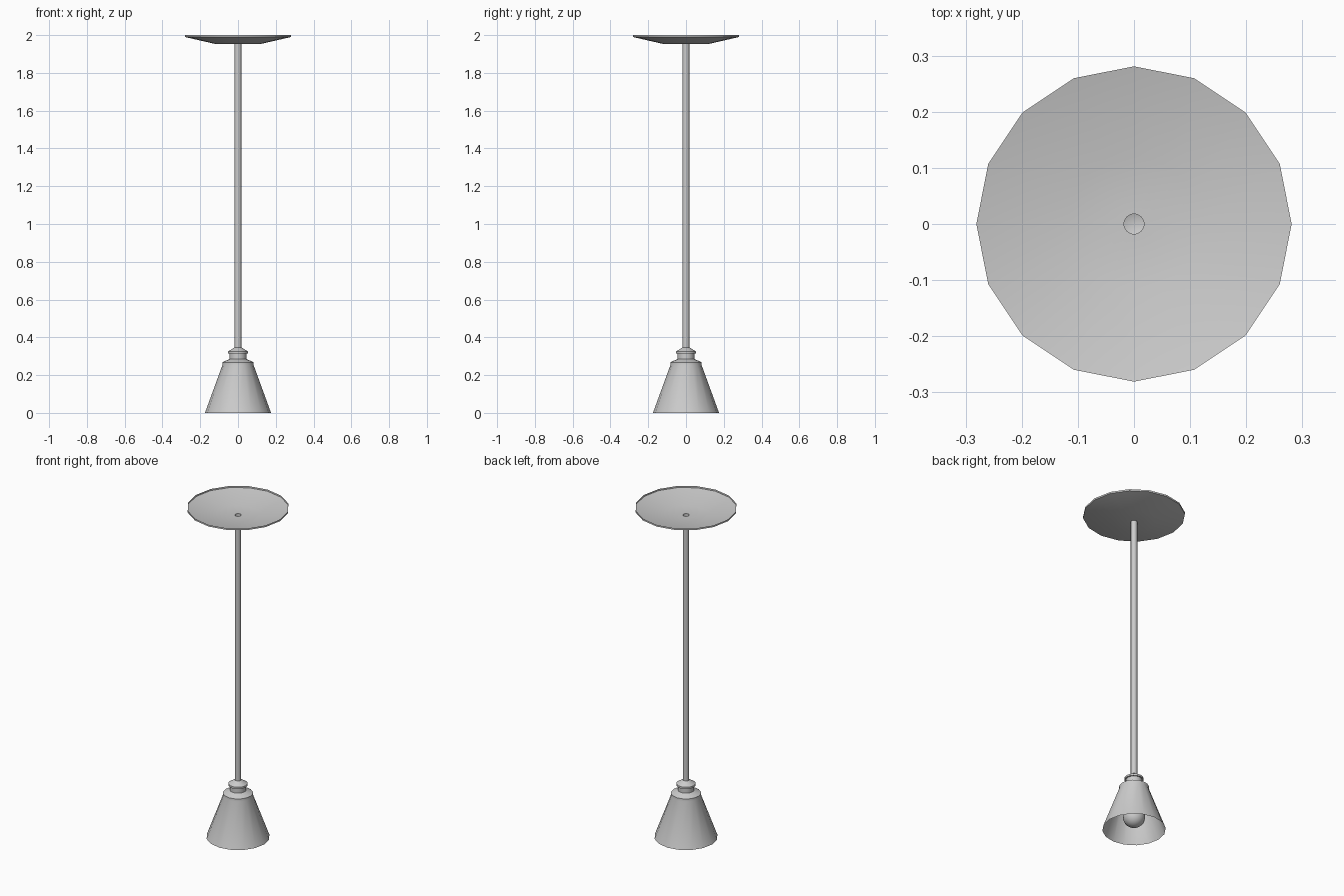
import bpy, bmesh, math

if "Cube" in bpy.data.objects:
    bpy.data.objects.remove(bpy.data.objects["Cube"])


def lathe(name, profile, sides=16):
    """Revolve (radius, z) points around z; radius 0 closes to a pole, other ends stay open."""
    bm = bmesh.new()
    rings = []
    for r, z in profile:
        if r == 0:
            rings.append([bm.verts.new((0, 0, z))] * sides)
        else:
            rings.append([bm.verts.new((r * math.cos(math.tau * i / sides),
                                        r * math.sin(math.tau * i / sides), z))
                          for i in range(sides)])
    # Profiles run bottom to top, so this winding faces outward
    for a, b in zip(rings, rings[1:]):
        for i in range(sides):
            j = (i + 1) % sides
            bm.faces.new(list(dict.fromkeys((a[i], a[j], b[j], b[i]))))
    mesh = bpy.data.meshes.new(name)
    bm.to_mesh(mesh)
    bm.free()
    obj = bpy.data.objects.new(name, mesh)
    bpy.context.collection.objects.link(obj)
    bpy.ops.object.select_all(action='DESELECT')
    obj.select_set(True)
    bpy.context.view_layer.objects.active = obj
    bpy.ops.object.shade_smooth_by_angle(angle=math.radians(40))
    return obj


# Ceiling plate: thin dish, open on top, with a hole for the rod
lathe("ceiling_plate", [(0.018, 1.953), (0.12, 1.953), (0.281, 1.99), (0.281, 2.0)])

# Hollow hanging rod
lathe("rod", [(0.018, 0.347), (0.018, 1.953)])

# Collar cap between neck and rod
lathe("collar", [(0.045, 0.314), (0.053, 0.314), (0.053, 0.325), (0.018, 0.347)])

# Thin open shade with shoulder and neck
lathe("shade", [(0.175, 0.0), (0.083, 0.252), (0.083, 0.268), (0.045, 0.285), (0.045, 0.314)])

# Bulb: round globe narrowing to a stem inside the shade
globe = [(0.062 * math.sin(t), 0.08 - 0.062 * math.cos(t))
         for t in (math.radians(a) for a in range(15, 136, 15))]
lathe("bulb", [(0, 0.018)] + globe + [(0.03, 0.155), (0.026, 0.18), (0.026, 0.28)])
